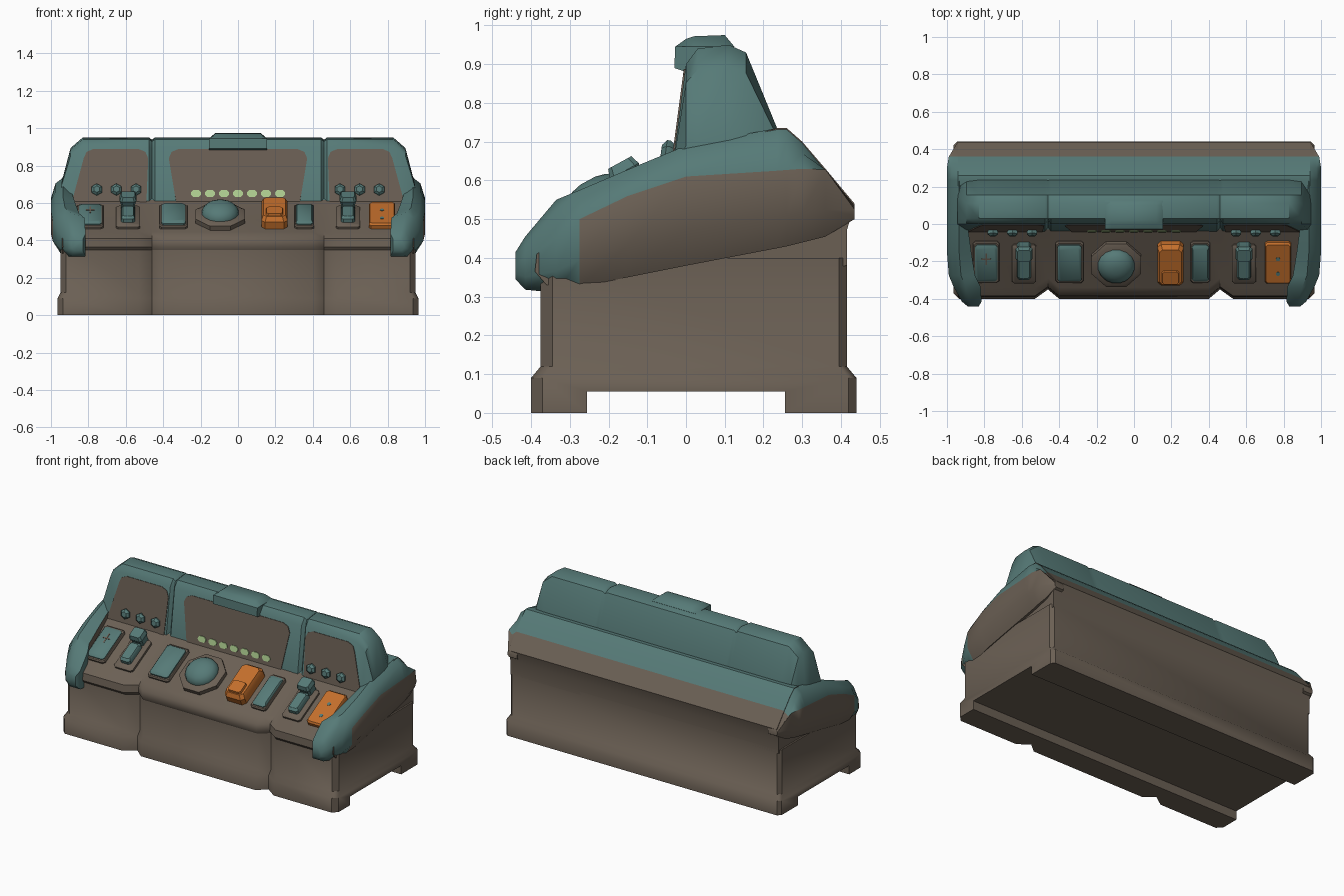
import bpy, bmesh, math
from mathutils import Matrix

cube = bpy.data.objects.get("Cube")
if cube:
    bpy.data.objects.remove(cube, do_unlink=True)


def material(name, r, g, b):
    m = bpy.data.materials.new(name)
    m.use_nodes = True
    m.diffuse_color = (r, g, b, 1)
    m.node_tree.nodes["Principled BSDF"].inputs["Base Color"].default_value = (r, g, b, 1)
    return m


BROWN = material("warm brown", .145, .115, .088)
TEAL = material("muted teal", .093, .195, .185)
ORANGE = material("orange", .55, .16, .025)
GREEN = material("pale green", .44, .64, .29)


def loft(name, rings, mats, rule=None, frame=None, sharp=40):
    """Skin a list of equal closed rings, cap the ends, colour faces by rule."""
    bm = bmesh.new()
    loops = [[bm.verts.new(p) for p in ring] for ring in rings]
    n = len(loops[0])
    for i, (a, b) in enumerate(zip(loops, loops[1:])):
        for j in range(n):
            k = (j + 1) % n
            f = bm.faces.new((a[j], a[k], b[k], b[j]))
            if rule:
                f.material_index = rule(i, j, f.calc_center_median())
    for end, i in ((loops[0], 0), (loops[-1], len(loops) - 1)):
        f = bm.faces.new(end)
        if rule:
            f.material_index = rule(i, -1, f.calc_center_median())
    bmesh.ops.recalc_face_normals(bm, faces=bm.faces)
    me = bpy.data.meshes.new(name)
    bm.to_mesh(me)
    bm.free()
    for m in mats:
        me.materials.append(m)
    me.polygons.foreach_set("use_smooth", [True] * len(me.polygons))
    me.set_sharp_from_angle(angle=math.radians(sharp))
    ob = bpy.data.objects.new(name, me)
    if frame:
        ob.matrix_world = frame
    bpy.context.collection.objects.link(ob)
    return ob


# Local frames lying on the sloping desk and on the leaning back panel
DESK = Matrix.Translation((0, -.2, .522)) @ Matrix.Rotation(math.atan(.548), 4, "X")
PANEL = Matrix.Translation((0, -.04, .6)) @ Matrix.Rotation(math.radians(90) - math.atan(.04 / .3), 4, "X")


def prism(name, outline, levels, mat, frame, x=0, v=0):
    """Stack scaled copies of an outline; levels are (height, scale)."""
    rings = [[(x + px * s, v + py * s, h) for px, py in outline] for h, s in levels]
    return loft(name, rings, [mat], frame=frame, sharp=35)


def rect(w, l, c=.012):
    """Rectangle with clipped corners."""
    w, l = w / 2, l / 2
    q = [(w - c, -l), (w, c - l), (w, l - c), (w - c, l)]
    return q + [(-px, -py) for px, py in q]


def ngon(n, r):
    return [(r * math.cos(math.tau * (i + .5) / n), r * math.sin(math.tau * (i + .5) / n)) for i in range(n)]


# Plinth with flared foot, notched front and a channel beneath
def plan(hx, front, back, z):
    right = [(hx, back - .02), (hx, front + .03), (hx - .03, front), (.53, front),
             (.46, front + .05), (.4, front)]
    pts = [(hx - .02, back)] + right
    return [(x, y, z) for x, y in pts + [(-x, y) for x, y in reversed(pts)]]


plinth = loft("plinth", [plan(.965, -.4, .44, 0), plan(.965, -.4, .44, .09),
                         plan(.95, -.375, .415, .12), plan(.95, -.375, .415, .4)], [BROWN])
bpy.ops.mesh.primitive_cube_add(size=1, location=(0, 0, 0))
cutter = bpy.context.object
cutter.name = "channel_cutter"
cutter.scale = (3, .51, .11)
cutter.hide_render = True
cutter.hide_viewport = True
cut = plinth.modifiers.new("channel", "BOOLEAN")
cut.operation = "DIFFERENCE"
cut.solver = "EXACT"
cut.object = cutter

# Desk with sloping top and rear hull
desk_profile = [(-.36, .33), (-.39, .365), (-.385, .41), (-.34, .445), (-.03, .615), (.05, .68),
                (.235, .735), (.26, .735), (.3, .7), (.36, .63), (.435, .54), (.415, .47), (.415, .38)]
desk_stations = [(.94, 0), (.53, 0), (.46, .05), (.4, 0)]
desk_stations += [(-x, d) for x, d in reversed(desk_stations)]
loft("desk_body", [[(x, y + (d if y < -.3 else 0), z) for y, z in desk_profile] for x, d in desk_stations],
     [BROWN, TEAL], lambda i, j, c: int(c.z > .63 and c.y > 0))

# Upright back, tapering at the ends, with two shallow seams
back_profile = [(-.04, .6), (0, .9), (.03, .94), (.11, .95), (.155, .93), (.235, .735), (.23, .6)]
back_stations = [(.945, .3, 0), (.895, .84, 0), (.83, 1, 0), (.475, 1, 0), (.46, .965, .02), (.445, 1, 0)]
back_stations += [(-x, s, d) for x, s, d in reversed(back_stations)]
loft("upright_back", [[(x, y + (d if y < .02 else 0), .6 + (z - .6) * s) for y, z in back_profile]
                      for x, s, d in back_stations], [TEAL])

# Raised hood on the top centre
hood = [(-.03, .89), (-.028, .945), (0, .965), (.02, .972), (.1, .975), (.125, .945), (.1, .9), (0, .88)]
loft("top_hood", [[(x, y, min(z, top)) for y, z in hood]
                  for x, top in ((-.155, .945), (-.12, 1), (.12, 1), (.155, .945))], [TEAL])


# Brown painted panels on the upright back
def back_panel(name, lo0, lo1, hi0, hi1):
    top, r = .29, .05
    pts = [(lo0, 0), (lo1, 0), (hi1, top - r), (hi1 - r * .3, top - r * .3), (hi1 - r, top),
           (hi0 + r, top), (hi0 + r * .3, top - r * .3), (hi0, top - r)]
    prism(name, pts, [(-.004, 1), (.004, 1)], BROWN, PANEL)


back_panel("centre_panel", -.33, .33, -.37, .37)
back_panel("left_panel", .49, .89, .48, .825)
back_panel("right_panel", -.89, -.49, -.825, -.48)

# Side cheeks: y, underside, paint line, top, outer x, inner x
cheek = [(-.44, .345, .38, .415, .89, .83), (-.415, .318, .4, .455, .92, .815),
         (-.335, .31, .45, .55, .965, .82), (-.275, .325, .5, .575, .99, .85),
         (-.15, .35, .56, .628, 1, .87), (0, .38, .61, .69, 1, .89),
         (.235, .425, .625, .735, 1, .9), (.26, .43, .627, .735, 1, .9),
         (.3, .44, .63, .7, 1, .9), (.36, .455, .628, .63, .99, .9), (.435, .5, .525, .54, .945, .88)]


def cheek_ring(side, y, lo, mid, hi, xo, xi):
    e = min(1, (hi - lo) / .2)
    pts = [(xi, lo), (xo - .045 * e, lo), (xo, lo + (mid - lo) * .4), (xo, mid),
           (xo - .025 * e, hi - .03 * e), (xo - .065 * e, hi), (xi, hi - .03 * e)]
    return [(side * x, y, z) for x, z in pts]


def cheek_paint(i, j, c):
    if i < 3:
        return 1
    return int(i < 9 and j >= 3 and j < 6)


for side, label in ((1, "left"), (-1, "right")):
    loft(label + "_cheek", [cheek_ring(side, *row) for row in cheek], [BROWN, TEAL], cheek_paint, sharp=50)

    # Three round knobs on each side of the back
    for i in range(3):
        prism(f"{label}_knob_{i + 1}", ngon(6, .032), [(0, .7), (.012, 1), (.022, 1), (.034, .55)],
              TEAL, PANEL, side * (.545 + i * .105), .07)

    # Lever in a bordered slot
    x = side * .588
    prism(label + "_lever_plate", rect(.13, .235), [(-.02, 1), (.012, 1), (.02, .9)], BROWN, DESK, x, -.01)
    prism(label + "_lever_stem", rect(.075, .15), [(0, 1), (.04, .95), (.052, .75)], TEAL, DESK, x, -.02)
    prism(label + "_lever_head", rect(.09, .085), [(0, .8), (.05, .85), (.07, 1), (.095, .8)], TEAL, DESK, x, .085)


# Wide keys set in shallow frames
def key(name, x, w, mat, height):
    prism(name + "_frame", rect(w, .25), [(-.02, 1), (.01, 1), (.016, .95)], BROWN, DESK, x)
    prism(name, rect(w * .88, .225), [(0, 1), (height * .7, .98), (height, .85)], mat, DESK, x)


key("far_right_key", -.79, .14, TEAL, .03)
key("right_key", -.345, .15, TEAL, .035)
key("left_key", .355, .105, TEAL, .03)
prism("far_left_key", rect(.14, .25), [(-.02, 1), (.02, 1), (.03, .93)], ORANGE, DESK, .77)

# Small painted marks on the outer keys
for i, (w, l) in enumerate(((.05, .008), (.008, .07))):
    prism(f"key_cross_{i + 1}", rect(w, l, .002), [(.028, 1), (.032, 1)], BROWN, DESK, -.79, .03)
for i, v in enumerate((-.06, .03)):
    prism(f"key_dot_{i + 1}", ngon(8, .012), [(.028, 1), (.032, 1)], TEAL, DESK, .77, v)

# Orange box control with a dark recessed grip
prism("orange_box", rect(.14, .25, .02), [(-.02, 1), (.04, 1), (.065, .85)], ORANGE, DESK, .195)
prism("orange_box_ridge", rect(.1, .09), [(.05, 1), (.078, .85)], ORANGE, DESK, .195, -.06)

# Octagonal dial with a domed button
prism("dial_base", ngon(8, .142), [(-.02, 1), (.025, 1), (.035, .85)], BROWN, DESK, -.095, -.01)
dome = [(.02, 1)] + [(.035 + .06 * math.sin(a), math.cos(a)) for a in (0, .35, .7, 1.05, 1.35)]
prism("dial_dome", ngon(16, .1), dome, TEAL, DESK, -.095, -.01)

# Row of indicator lights
for i in range(7):
    prism(f"indicator_light_{i + 1}", rect(.055, .036), [(0, 1), (.009, 1)], GREEN, PANEL, (i - 3) * .075, .05)
